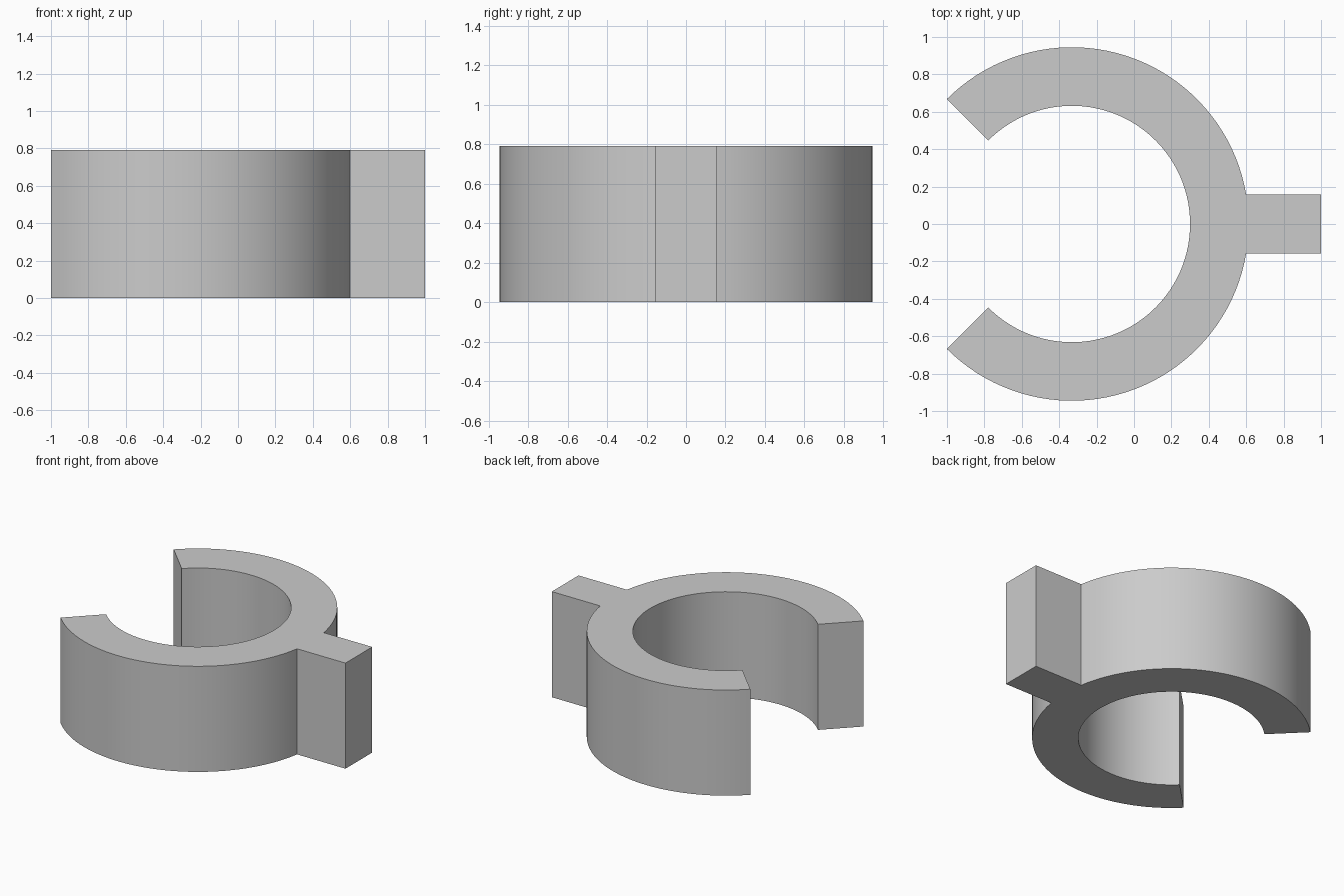
import bpy
import bmesh
from math import asin, cos, sin, radians

if "Cube" in bpy.data.objects:
    bpy.data.objects.remove(bpy.data.objects["Cube"], do_unlink=True)

HEIGHT = 0.79
CENTRE_X = -0.332
OUTER, INNER = 0.945, 0.632
TAB_HALF = 0.158
TAB_END = 1.0
OPENING = radians(135)
STEPS = 40


def arc(radius, start, end, steps):
    """Points along an arc about the ring centre."""
    angles = [start + (end - start) * i / steps for i in range(steps + 1)]
    return [(CENTRE_X + radius * cos(a), radius * sin(a)) for a in angles]


# Single grey material
grey = bpy.data.materials.new("plain grey")
grey.use_nodes = True
colour = (0.6, 0.6, 0.6, 1)
grey.diffuse_color = colour
grey.node_tree.nodes["Principled BSDF"].inputs["Base Color"].default_value = colour

# Outline: outer arc, tab, outer arc, then back along the bore
tab_angle = asin(TAB_HALF / OUTER)
outline = arc(OUTER, -OPENING, -tab_angle, STEPS)
outline += [(TAB_END, -TAB_HALF), (TAB_END, TAB_HALF)]
outline += arc(OUTER, tab_angle, OPENING, STEPS)
outline += arc(INNER, OPENING, -OPENING, 2 * STEPS)

# Open ring clip with its tab, raised from the outline
bm = bmesh.new()
base = bm.faces.new([bm.verts.new((x, y, 0)) for x, y in outline])
raised = bmesh.ops.extrude_face_region(bm, geom=[base], use_keep_orig=True)
top_verts = [v for v in raised["geom"] if isinstance(v, bmesh.types.BMVert)]
bmesh.ops.translate(bm, vec=(0, 0, HEIGHT), verts=top_verts)
bmesh.ops.recalc_face_normals(bm, faces=bm.faces)

mesh = bpy.data.meshes.new("ring_clip")
bm.to_mesh(mesh)
bm.free()
mesh.materials.append(grey)
clip = bpy.data.objects.new("ring_clip", mesh)
bpy.context.collection.objects.link(clip)

# Smooth curved walls with crisp corners
bpy.ops.object.select_all(action="DESELECT")
clip.select_set(True)
bpy.context.view_layer.objects.active = clip
bpy.ops.object.shade_smooth_by_angle(angle=radians(20))
